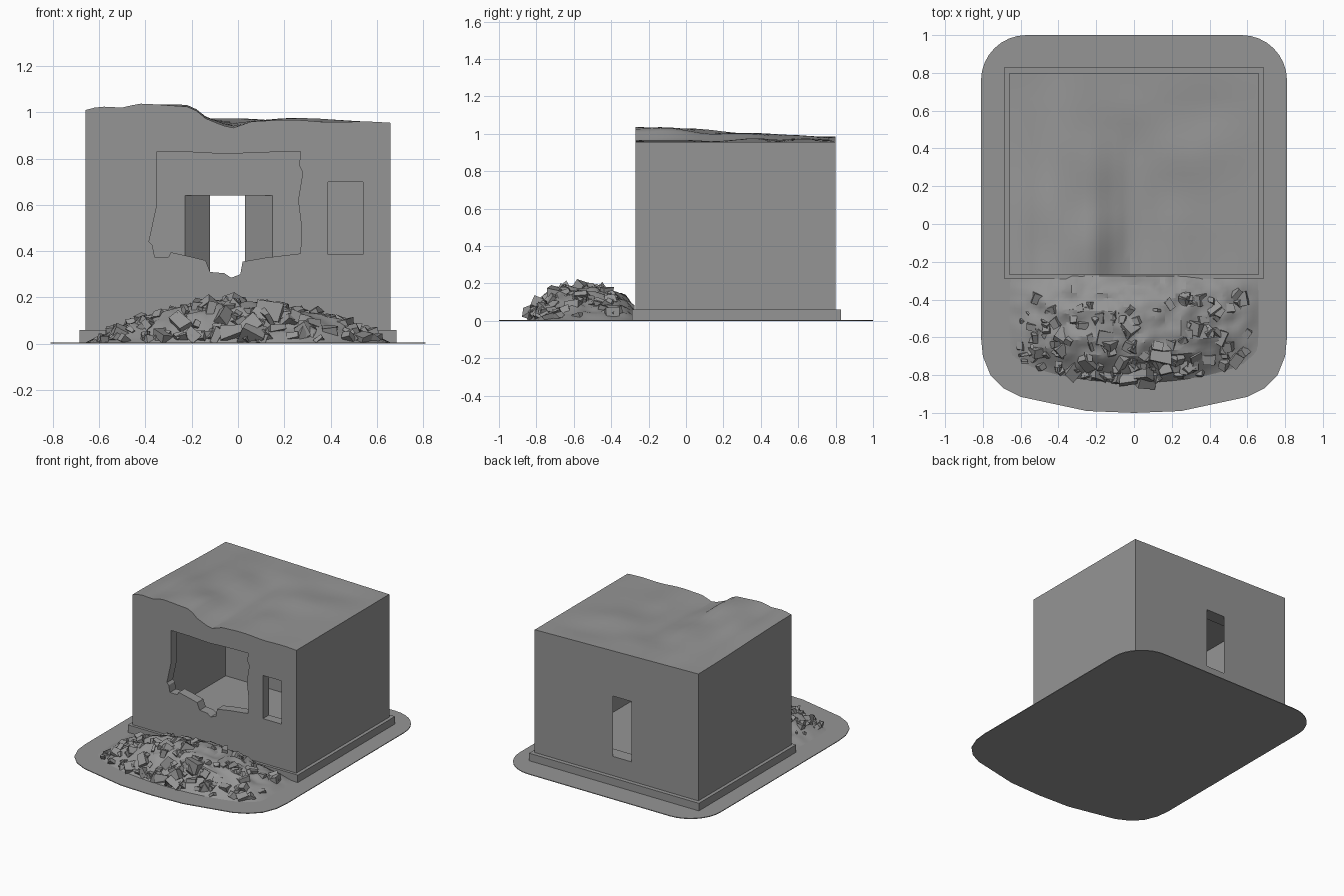
import bpy, bmesh, math, random
from mathutils import Vector, Matrix, noise

if "Cube" in bpy.data.objects:
    bpy.data.objects.remove(bpy.data.objects["Cube"])

random.seed(4)
grey = bpy.data.materials.new("concrete_grey")
grey.diffuse_color = (0.3, 0.3, 0.3, 1)
grey.use_nodes = True
grey.node_tree.nodes["Principled BSDF"].inputs["Base Color"].default_value = grey.diffuse_color


def make(name, bm, angle=35):
    bmesh.ops.recalc_face_normals(bm, faces=bm.faces)
    me = bpy.data.meshes.new(name)
    bm.to_mesh(me)
    bm.free()
    me.materials.append(grey)
    ob = bpy.data.objects.new(name, me)
    bpy.context.collection.objects.link(ob)
    if angle:
        smooth(ob, angle)
    return ob


def smooth(ob, angle):
    bpy.ops.object.select_all(action='DESELECT')
    ob.select_set(True)
    bpy.context.view_layer.objects.active = ob
    bpy.ops.object.shade_smooth_by_angle(angle=math.radians(angle))


def loft(loops):
    """Closed solid through equal-length loops of points."""
    bm = bmesh.new()
    rings = [[bm.verts.new(p) for p in lp] for lp in loops]
    n = len(rings[0])
    for a, b in zip(rings, rings[1:]):
        for i in range(n):
            bm.faces.new((a[i], a[(i + 1) % n], b[(i + 1) % n], b[i]))
    bm.faces.new(rings[0])
    bm.faces.new(rings[-1])
    return bm


def box(x0, x1, y0, y1, z0, z1):
    return loft([[(x0, y0, z), (x1, y0, z), (x1, y1, z), (x0, y1, z)] for z in (z0, z1)])


def height_block(nx, ny, place, base):
    """Solid whose top follows place(u, v) and whose sides drop to base."""
    bm = bmesh.new()
    g = [[bm.verts.new(place(i / nx, j / ny)) for j in range(ny + 1)] for i in range(nx + 1)]
    for i in range(nx):
        for j in range(ny):
            bm.faces.new((g[i][j], g[i + 1][j], g[i + 1][j + 1], g[i][j + 1]))
    rim = ([g[i][0] for i in range(nx)] + [g[nx][j] for j in range(ny)]
           + [g[i][ny] for i in range(nx, 0, -1)] + [g[0][j] for j in range(ny, 0, -1)])
    low = [bm.verts.new((v.co.x, v.co.y, base)) for v in rim]
    n = len(rim)
    for k in range(n):
        bm.faces.new((rim[k], rim[(k + 1) % n], low[(k + 1) % n], low[k]))
    bm.faces.new(low)
    return bm


def curve(x, pts):
    for (a, za), (b, zb) in zip(pts, pts[1:]):
        if x <= b:
            return za + (zb - za) * max(0, (x - a) / (b - a))
    return pts[-1][1]


# ground plate with rounded corners and bowed front
half = [(0, -1), (0.25, -0.99), (0.6, -0.915), (0.69, -0.87), (0.76, -0.8), (0.8, -0.7), (0.81, -0.6)]
half += [(0.57 + 0.24 * math.cos(a * math.pi / 16), 0.76 + 0.24 * math.sin(a * math.pi / 16)) for a in range(9)]
outline = half + [(-x, y) for x, y in reversed(half) if x > 0]
make("ground_plate", loft([[(x, y, z) for x, y in outline] for z in (0, 0.005)]))

# plinth
make("plinth", box(-0.685, 0.685, -0.29, 0.83, 0, 0.06))

# building body with broken roof
front = [(-0.66, 1.01), (-0.6, 1.025), (-0.5, 1.02), (-0.43, 1.035), (-0.2, 1.025), (-0.14, 0.975),
         (-0.03, 0.93), (0.06, 0.96), (0.2, 0.968), (0.66, 0.955)]
back = [(-0.66, 0.985), (0, 0.97), (0.66, 0.955)]


def roof(u, v):
    x, y = -0.66 + 1.32 * u, -0.27 + 1.07 * v
    t = v * v * (3 - 2 * v)
    z = curve(x, front) * (1 - t) + curve(x, back) * t
    inner = min(u, v + 0.2, 1 - u, 1 - v) * 4
    return x, y, z + 0.02 * min(1, inner) * noise.noise(Vector((x * 4, y * 4, 1)))


body = make("building_body", height_block(33, 16, roof, 0.02), 0)

# cutters: room, broken front opening, front window, splayed rear opening
hole = [(-0.35, 0.83), (-0.35, 0.6), (-0.385, 0.44), (-0.37, 0.425), (-0.36, 0.375), (-0.3, 0.375),
        (-0.29, 0.395), (-0.2, 0.375), (-0.14, 0.36), (-0.12, 0.31), (-0.06, 0.305), (-0.03, 0.285),
        (0.01, 0.3), (0.02, 0.355), (0.12, 0.372), (0.27, 0.39), (0.275, 0.5), (0.26, 0.62),
        (0.28, 0.74), (0.265, 0.77), (0.27, 0.83), (0.1, 0.827), (-0.05, 0.82), (-0.2, 0.828)]


def rect(x0, x1, z0, z1, y):
    return [(x0, y, z0), (x1, y, z0), (x1, y, z1), (x0, y, z1)]


def cutter_list():
    yield box(-0.59, 0.59, -0.2, 0.7, 0.065, 0.87)
    yield loft([[(x, y, z) for x, z in hole] for y in (-0.4, -0.1)])
    yield loft([rect(0.39, 0.54, 0.385, 0.70, y) for y in (-0.4, -0.1)])
    yield loft([rect(-0.24, 0.16, 0.2, 0.641, 0.69), rect(-0.12, 0.03, 0.2, 0.64, 0.8),
                rect(-0.12, 0.03, 0.2, 0.64, 0.9)])


for bm in cutter_list():
    cut = make("cutter", bm, 0)
    cut.hide_render = True
    mod = body.modifiers.new("cut", 'BOOLEAN')
    mod.operation = 'DIFFERENCE'
    mod.solver = 'EXACT'
    mod.object = cut
    bpy.ops.object.select_all(action='DESELECT')
    body.select_set(True)
    bpy.context.view_layer.objects.active = body
    bpy.ops.object.modifier_apply(modifier=mod.name)
    bpy.data.objects.remove(cut)
smooth(body, 30)


# rubble mound
def mound_y(x, v):
    edge = -0.84 + 0.3 * abs(x) ** 2.2
    return edge + (-0.275 - edge) * v


side = [(0, 0), (0.1, 0.35), (0.25, 0.8), (0.4, 0.95), (0.7, 0.95), (0.85, 0.8), (1, 0.4)]


def mound_z(x, v):
    return 0.19 * max(0, 1 - (abs(x) / 0.67) ** 1.7) * curve(v, side)


def mound(u, v):
    x = -0.66 + 1.32 * u
    y, z = mound_y(x, v), mound_z(x, v)
    bump = 0.03 * noise.noise(Vector((x * 14, y * 14, 0)))
    return x, y, max(0.004, z + bump * min(1, z * 12))


make("rubble_mound", height_block(48, 24, mound, 0), 25)

# broken blocks lying on the mound
bm = bmesh.new()
for k in range(150):
    x = random.uniform(-0.6, 0.6)
    v = random.random() ** 1.5 * 0.75 + 0.04
    s = random.uniform(0.03, 0.065) if k % 6 else random.uniform(0.07, 0.1)
    s *= 1 - 0.5 * abs(x)
    rot = Matrix.Rotation(random.uniform(0, 6.28), 4, Vector((random.gauss(0, 1), random.gauss(0, 1), random.gauss(0, 1))).normalized())
    scale = Matrix.Diagonal((s * random.uniform(0.7, 1.3), s, s * random.uniform(0.4, 0.9), 1))
    pos = Matrix.Translation((x, mound_y(x, v), max(mound_z(x, v) - 0.1 * s, 0.45 * s)))
    new = bmesh.ops.create_cube(bm, size=1, matrix=pos @ rot @ scale)["verts"]
    for p in new:
        p.co += Vector([random.uniform(-0.12, 0.12) * s for _ in range(3)])
        p.co.z = max(p.co.z, 0.002)
make("rubble_blocks", bm, 25)
